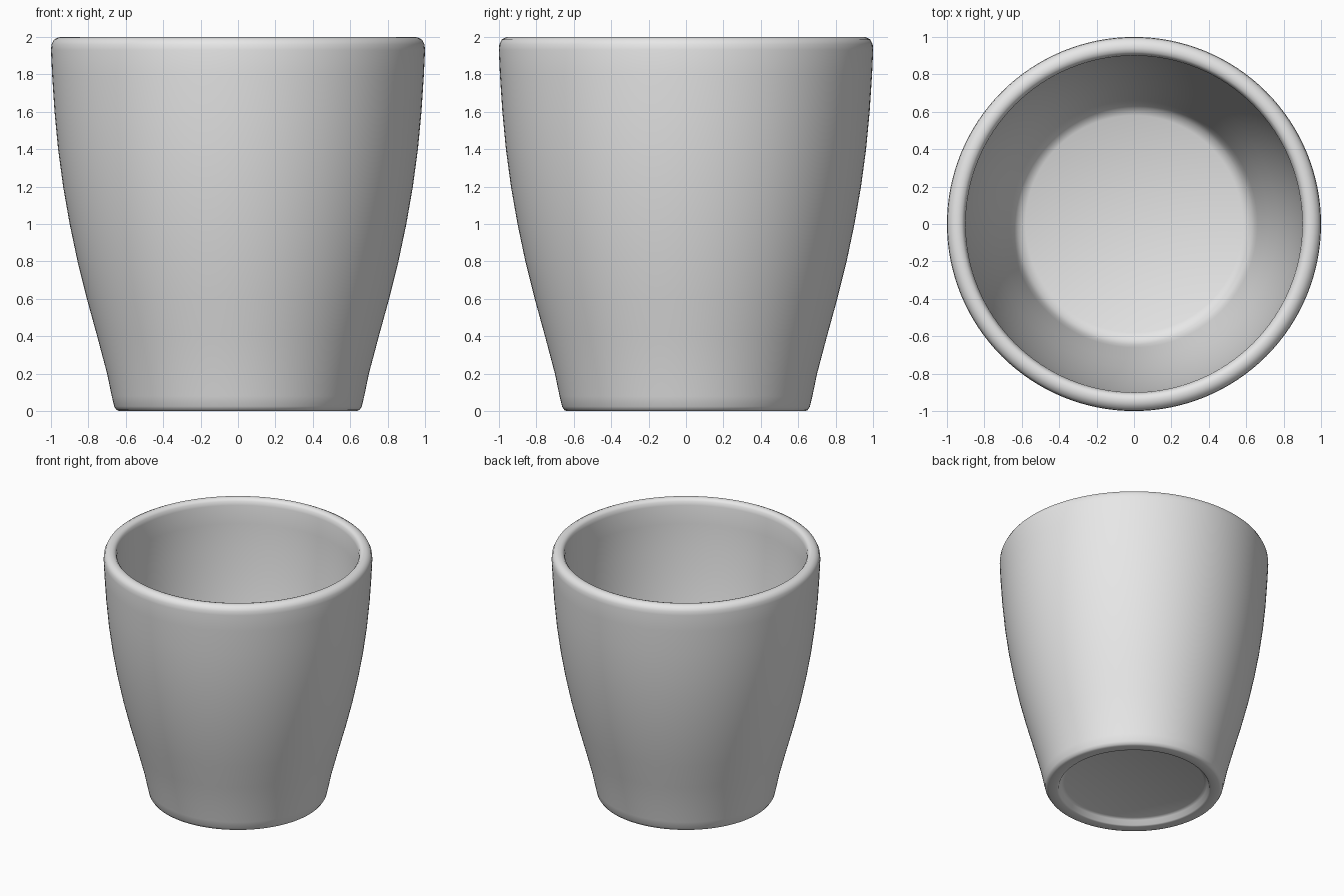
import bpy, bmesh, math

cube = bpy.data.objects.get("Cube")
if cube:
    bpy.data.objects.remove(cube, do_unlink=True)

# Plain grey ceramic
grey = bpy.data.materials.new("light grey")
grey.use_nodes = True
colour = (0.8, 0.8, 0.8, 1.0)
grey.diffuse_color = colour
grey.node_tree.nodes["Principled BSDF"].inputs["Base Color"].default_value = colour

# Half section as (radius, height), from underside centre to inner floor centre
underside = [(0, 0.05), (0.52, 0.05), (0.545, 0.04), (0.56, 0.005), (0.575, 0)]
outer_wall = [(0.635, 0), (0.65, 0.006), (0.662, 0.025), (0.675, 0.08),
              (0.70, 0.2), (0.753, 0.4), (0.808, 0.6), (0.858, 0.8),
              (0.90, 1.0), (0.935, 1.2), (0.962, 1.4), (0.981, 1.6),
              (0.994, 1.8)]
rim = [(1.0, 1.93), (0.997, 1.96), (0.985, 1.985), (0.96, 1.998), (0.94, 2.0),
       (0.92, 1.995), (0.907, 1.98), (0.90, 1.95)]
inner_wall = [(0.899, 1.8), (0.886, 1.6), (0.868, 1.4), (0.842, 1.2),
              (0.809, 1.0), (0.768, 0.8), (0.719, 0.6), (0.66, 0.37),
              (0.645, 0.31), (0.62, 0.27), (0.58, 0.25), (0, 0.25)]
profile = underside + outer_wall + rim + inner_wall

# Turn the section into a cup
bm = bmesh.new()
verts = [bm.verts.new((r, 0, z)) for r, z in profile]
edges = [bm.edges.new(pair) for pair in zip(verts, verts[1:])]
bmesh.ops.spin(bm, geom=verts + edges, cent=(0, 0, 0), axis=(0, 0, 1),
               angle=math.tau, steps=128)
bmesh.ops.remove_doubles(bm, verts=bm.verts, dist=0.0005)
bmesh.ops.recalc_face_normals(bm, faces=bm.faces)

mesh = bpy.data.meshes.new("cup_body")
bm.to_mesh(mesh)
bm.free()
mesh.materials.append(grey)
cup = bpy.data.objects.new("cup_body", mesh)
bpy.context.collection.objects.link(cup)

# Smooth walls and rounded edges
bpy.ops.object.select_all(action='DESELECT')
cup.select_set(True)
bpy.context.view_layer.objects.active = cup
bpy.ops.object.shade_smooth_by_angle(angle=math.radians(50))
